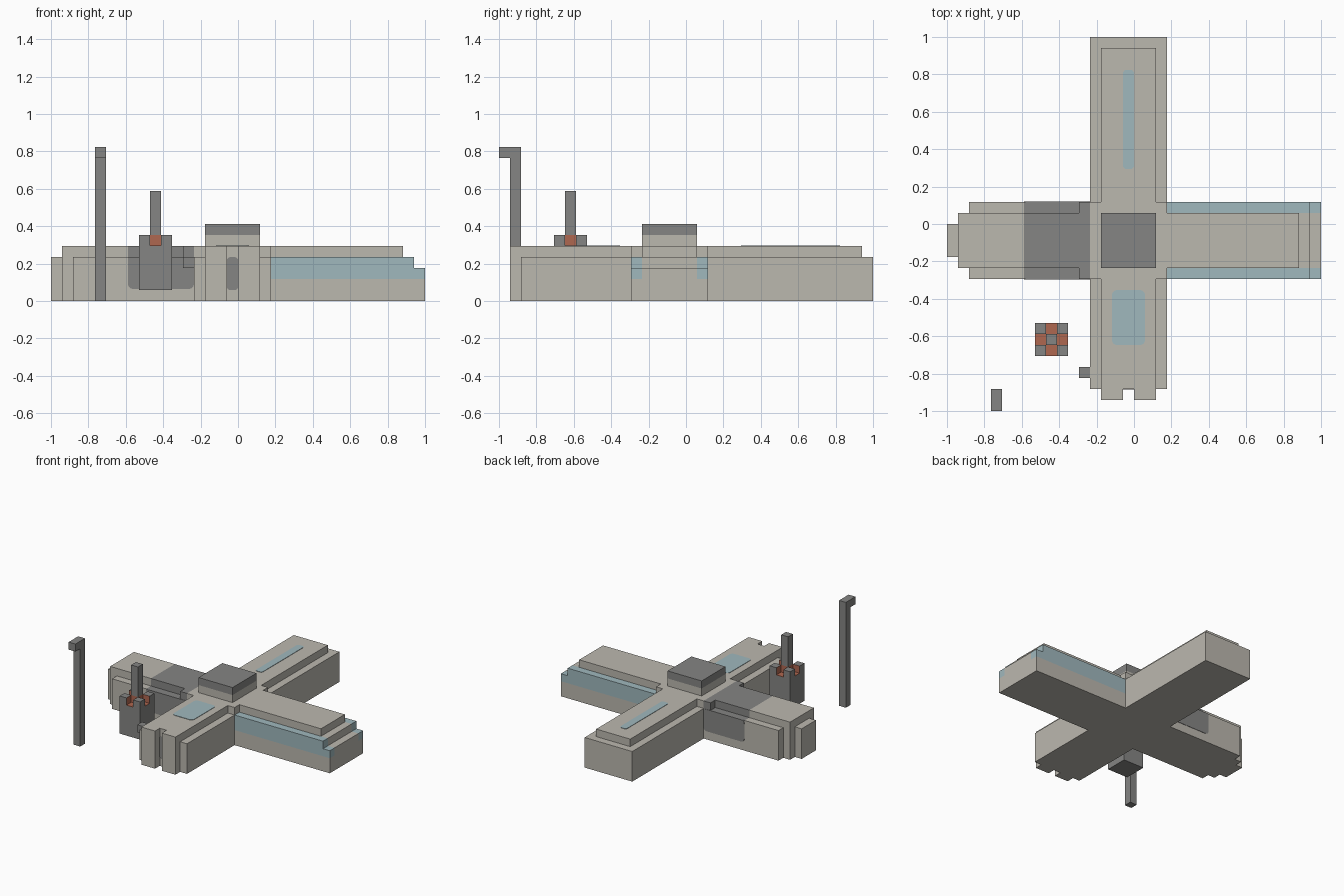
import bpy
import bmesh
from mathutils import Vector

U = 1 / 17        # building module: every block sits on this grid
THIN = 0.05       # plate thickness in modules

if "Cube" in bpy.data.objects:
    bpy.data.objects.remove(bpy.data.objects["Cube"], do_unlink=True)


def material(name, rgb):
    m = bpy.data.materials.new(name)
    m.use_nodes = True
    m.diffuse_color = (*rgb, 1)
    bsdf = m.node_tree.nodes["Principled BSDF"]
    bsdf.inputs["Base Color"].default_value = (*rgb, 1)
    bsdf.inputs["Roughness"].default_value = 0.9
    return m


STONE = material("pale stone", (0.50, 0.48, 0.43))
DARK = material("dark grey", (0.235, 0.235, 0.23))
GLASS = material("pale blue glass", (0.35, 0.48, 0.51))
RED = material("rust red", (0.43, 0.135, 0.08))


def add_box(bm, lo, hi):
    lo, hi = Vector(lo), Vector(hi)
    verts = bmesh.ops.create_cube(bm, size=1)["verts"]
    for v in verts:
        v.co = Vector([(c + 0.5) * (h - l) + l for c, l, h in zip(v.co, lo, hi)]) * U
    return verts


def finish(bm, name, *mats):
    mesh = bpy.data.meshes.new(name)
    bm.to_mesh(mesh)
    bm.free()
    for m in mats:
        mesh.materials.append(m)
    obj = bpy.data.objects.new(name, mesh)
    bpy.context.collection.objects.link(obj)
    return obj


def blocks(name, mat, *boxes):
    bm = bmesh.new()
    for lo, hi in boxes:
        add_box(bm, lo, hi)
    return finish(bm, name, mat)


def rounded_plate(name, mat, lo, hi, radius=0.45):
    """Thin panel with rounded corners, rounded about its thin axis."""
    bm = bmesh.new()
    add_box(bm, lo, hi)
    size = [h - l for l, h in zip(lo, hi)]
    axis = size.index(min(size))
    edges = [e for e in bm.edges
             if abs((e.verts[0].co - e.verts[1].co).normalized()[axis]) > 0.9]
    bmesh.ops.bevel(bm, geom=edges, offset=radius * U, segments=4,
                    profile=0.5, affect='EDGES')
    return finish(bm, name, mat)


# Long north-south wing with its raised roof tier
blocks("long_wing", STONE,
       ((-4, -15, 0), (3, 17, 4)),
       ((-3, -15, 4), (2, -5, 5)),
       ((-3, 2, 4), (2, 16, 5)),
       ((-4, -5, 4), (3, 2, 5)))

# Entrance piers either side of the recessed door
blocks("entrance_piers", STONE,
       ((-3, -16, 0), (-1, -15, 5)),
       ((0, -16, 0), (2, -15, 5)))
rounded_plate("front_door", DARK, (-1, -15 - THIN, 1), (0, -15, 4), 0.3)

# West wing with stepped end
blocks("west_wing", STONE,
       ((-15, -5, 0), (-10, 2, 4)),
       ((-10, -5, 0), (-4, 2, 3)),
       ((-15, -4, 4), (-10, 1, 5)),
       ((-16, -4, 0), (-15, 1, 5)),
       ((-17, -3, 0), (-16, 0, 4)))
blocks("west_dark_roof", DARK,
       ((-10, -5, 3), (-4, 2, 4)),
       ((-10, -4, 4), (-5, 1, 5)),
       ((-5, -5, 4), (-4, 2, 5)))
for side, y in (("front", -5 - THIN), ("back", 2)):
    rounded_plate("west_dark_wall_" + side, DARK, (-10, y, 1.1), (-4, y + THIN, 4))

# East wing: stone core, glazed galleries on both sides
blocks("east_wing", STONE,
       ((3, -5, 0), (17, 2, 2)),
       ((3, -4, 2), (17, 1, 3)),
       ((3, -4, 3), (16, 1, 4)),
       ((3, -4, 4), (15, 1, 5)))
for side, y in (("front", -5), ("back", 1)):
    blocks("east_gallery_" + side, GLASS,
           ((3, y, 2), (17, y + 1, 3)),
           ((3, y, 3), (16, y + 1, 4)))

# Central tower with dark cap
blocks("tower", STONE, ((-3, -4, 5), (2, 1, 6)))
blocks("tower_cap", DARK, ((-3, -4, 6), (2, 1, 7)))

# Skylights
rounded_plate("north_skylight", GLASS, (-1, 5, 5), (0, 14, 5 + THIN), 0.3)
rounded_plate("south_skylight", GLASS, (-2, -11, 5), (1, -6, 5 + THIN))

# Small bracket on the west side of the long wing
blocks("wall_bracket", DARK, ((-5, -14, 3), (-4, -13, 4)))

# Furnace block with notched rim, red inside the notches
blocks("furnace_body", DARK, ((-9, -12, 1), (-6, -9, 5)))
blocks("furnace_embers", RED,
       ((-8, -12, 5), (-7, -9, 5 + THIN)),
       ((-9, -11, 5), (-6, -10, 5 + THIN)),
       ((-8, -11, 5), (-7, -10, 6)))
bm = bmesh.new()
for x in (-9, -7):
    for y in (-12, -10):
        add_box(bm, (x, y, 5), (x + 1, y + 1, 6))
centre = Vector((-7.5, -10.5, 5.5)) * U
bm.normal_update()
for f in bm.faces:
    to_axis = centre - f.calc_center_median()
    if abs(f.normal.z) < 0.5 and f.normal.dot(to_axis) > 0:
        f.material_index = 1
finish(bm, "furnace_rim", DARK, RED)
blocks("furnace_chimney", DARK, ((-8, -11, 6), (-7, -10, 10)))

# Lamp post with overhanging head
blocks("lamp_post", DARK,
       ((-13, -16, 0), (-12, -15, 14)),
       ((-13, -17, 13), (-12, -16, 14)))
